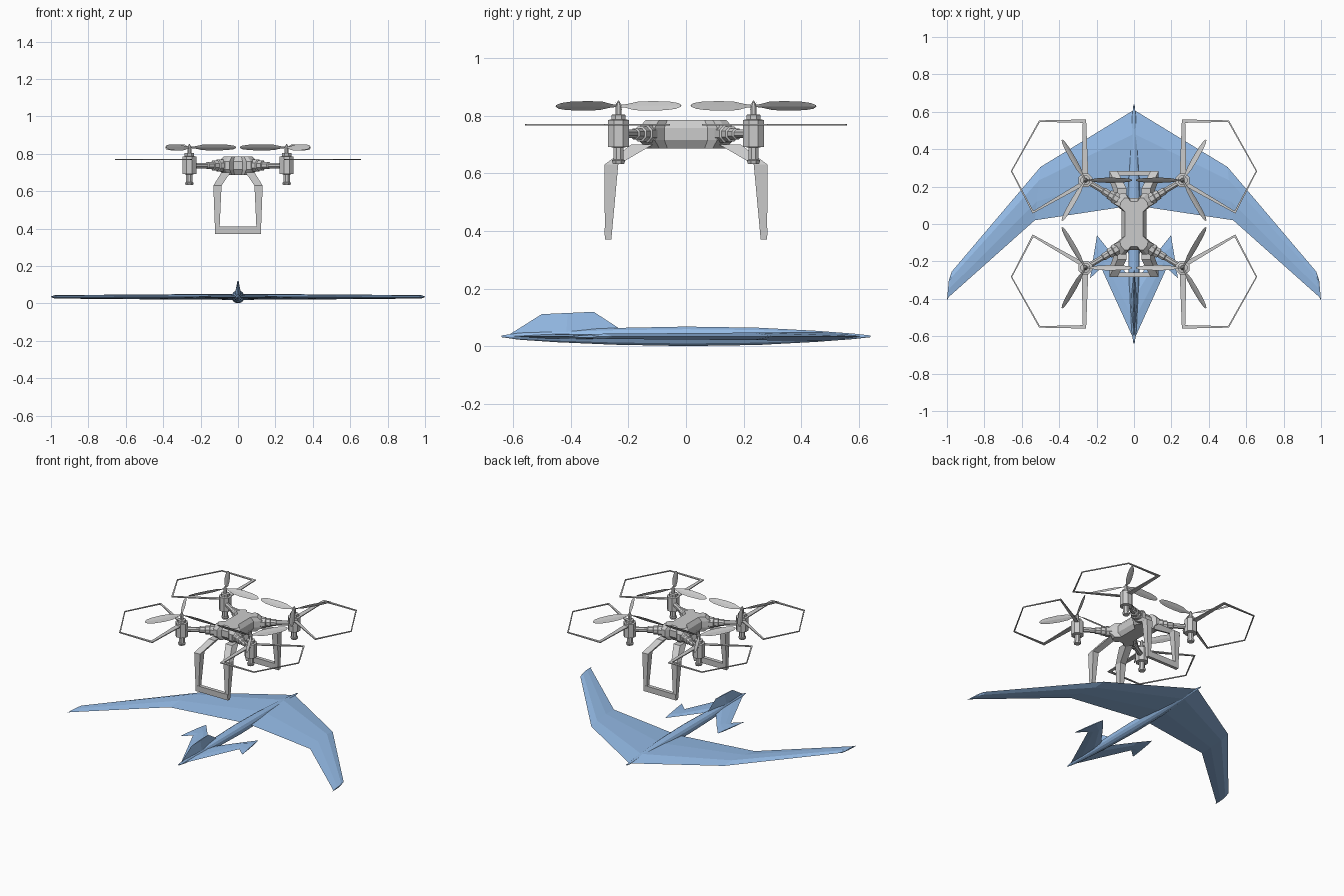
import bpy
from math import sin, cos, pi, radians
from mathutils import Vector

if "Cube" in bpy.data.objects:
    bpy.data.objects.remove(bpy.data.objects["Cube"])

blue = bpy.data.materials.new("blue")
blue.diffuse_color = (0.3, 0.5, 0.8, 1)
blue.use_nodes = True
blue.node_tree.nodes["Principled BSDF"].inputs["Base Color"].default_value = blue.diffuse_color


def loft(name, lofts, mirror=(False, False), mat=None):
    """Each loft is a list of equal-length point rings, skinned and capped."""
    verts, faces = [], []
    for rings in lofts:
        n, base = len(rings[0]), len(verts)
        for r in rings:
            verts += [tuple(p) for p in r]
        for i in range(len(rings) - 1):
            a, b = base + i * n, base + (i + 1) * n
            for j in range(n):
                k = (j + 1) % n
                faces.append((a + j, a + k, b + k, b + j))
        faces.append(tuple(range(base, base + n))[::-1])
        last = base + (len(rings) - 1) * n
        faces.append(tuple(range(last, last + n)))
    me = bpy.data.meshes.new(name)
    me.from_pydata(verts, [], faces)
    ob = bpy.data.objects.new(name, me)
    bpy.context.collection.objects.link(ob)
    bpy.context.view_layer.objects.active = ob
    bpy.ops.object.mode_set(mode='EDIT')
    bpy.ops.mesh.select_all(action='SELECT')
    bpy.ops.mesh.normals_make_consistent(inside=False)
    bpy.ops.object.mode_set(mode='OBJECT')
    if any(mirror):
        m = ob.modifiers.new("mirror", 'MIRROR')
        m.use_axis = (mirror[0], mirror[1], False)
        m.use_mirror_merge = False
    if mat:
        me.materials.append(mat)
    return ob


def lathe(start, axis, profile, n=8):
    """Rings of (distance, radius) around an axis."""
    start, axis = Vector(start), Vector(axis).normalized()
    u = axis.cross(Vector((1, 0, 0)) if abs(axis.z) > 0.9 else Vector((0, 0, 1))).normalized()
    v = axis.cross(u)
    return [[start + axis * d + r * (u * cos(2 * pi * (i + .5) / n) + v * sin(2 * pi * (i + .5) / n))
             for i in range(n)] for d, r in profile]


def rect(x0, x1, y0, y1, z):
    return [(x0, y0, z), (x1, y0, z), (x1, y1, z), (x0, y1, z)]


# ---------- Glider ----------
Z = 0.035
loft("glider_fuselage", [lathe((0, 0, Z), (0, 1, 0), [
    (-.64, .003), (-.58, .012), (-.45, .021), (-.25, .030), (0, .035),
    (.25, .031), (.45, .020), (.58, .010), (.64, .003)], 12)], mat=blue)


def wing_section(x_le, y_le, x_te, y_te, h):
    le, te = Vector((x_le, y_le, Z)), Vector((x_te, y_te, Z))
    a, b, up = le.lerp(te, .25), le.lerp(te, .65), Vector((0, 0, 1))
    return [le, a + up * h, b + up * h * .8, te, b - up * h * .8, a - up * h]


# Crescent wing
loft("glider_wing", [[wing_section(0, .61, 0, .10, .016),
                      wing_section(.5, .305, .53, .02, .013),
                      wing_section(.975, -.255, .99, -.39, .009),
                      wing_section(.99, -.30, 1.0, -.41, .004)]], (True, False), blue)

# Forward swept tailplane
loft("glider_tailplane", [[wing_section(0, -.32, 0, -.62, .009),
                           wing_section(.13, -.145, .175, -.235, .007),
                           wing_section(.198, -.06, .235, -.29, .003)]], (True, False), blue)

# Fin
def fin_section(y0, y1, z0, z1, w):
    mid, zm = (y0 + y1) / 2, (z0 + z1) / 2
    return [(0, y0, z0), (w, mid, zm), (0, y1, z1), (-w, mid, zm)]

loft("glider_fin", [[fin_section(-.61, -.22, .043, .055, .017),
                     fin_section(-.5, -.32, .112, .12, .004)]], mat=blue)

# ---------- Quadcopter ----------
BOTH = (True, True)
MX, MY = .26, -.234

# Body with flared corners
quarter = [(.066, .075), (.105, .108), (.098, .135), (.07, .163), (.045, .163), (.025, .14)]
outline = (quarter + [(-x, y) for x, y in reversed(quarter)]
           + [(-x, -y) for x, y in quarter] + [(x, -y) for x, y in reversed(quarter)])


def body_ring(z, s):
    return [(x * s, y * (s + 1) / 2, z) for x, y in outline]

loft("drone_body", [[body_ring(.687, .72), body_ring(.715, 1),
                     body_ring(.758, 1), body_ring(.785, .72)]])

# Arms with collars
root, tip = Vector((.06, -.115, .737)), Vector((MX, MY, .737))
loft("drone_arm", [lathe(root, tip - root, [
    (0, .034), (.055, .034), (.06, .028), (.085, .028), (.088, .021),
    (.12, .021), (.125, .016), (.225, .016)])], BOTH)

# Motors, from bottom foot up to the spinner
loft("drone_motor", [lathe((MX, MY, 0), (0, 0, 1), [
    (.632, .021), (.645, .025), (.648, .019), (.69, .019), (.692, .04), (.785, .04),
    (.787, .027), (.803, .027), (.805, .012), (.835, .012), (.853, .002)])], BOTH)

# Three pitched blades per propeller
blades = []
pitch = radians(50)
for deg in (60, 180, 300):
    a = radians(deg)
    r, t = Vector((cos(a), sin(a), 0)), Vector((-sin(a), cos(a), 0))
    c = t * cos(pitch) + Vector((0, 0, sin(pitch)))
    n = r.cross(c) * .002
    rings = []
    for d, w in ((.006, .005), (.03, .008), (.07, .019), (.13, .022), (.2, .019), (.235, .013), (.25, .004)):
        p = Vector((MX, MY, .834)) + r * d
        rings.append([p - c * w, p - n, p + c * w, p + n])
    blades.append(rings)
loft("drone_propeller_blades", blades, BOTH)

# Propeller guard: a mitred flat strip
path = [Vector(p) for p in ((.262, -.25), (.265, -.55), (.505, -.55), (.655, -.283), (.54, -.063), (.275, -.215))]
widths = (.018, .009, .004, .003, .005, .012)
rings = []
for i, p in enumerate(path):
    d1 = (p - path[i - 1]).normalized() if i else (path[1] - p).normalized()
    d2 = (path[i + 1] - p).normalized() if i < len(path) - 1 else d1
    n1, n2 = Vector((-d1.y, d1.x)), Vector((-d2.y, d2.x))
    m = (n1 + n2).normalized()
    m *= widths[i] / m.dot(n1)
    rings.append([(p.x + s * m.x, p.y + s * m.y, .769 + h)
                  for s, h in ((-1, -.003), (1, -.003), (1, .003), (-1, .003))])
loft("drone_propeller_guard", [rings], BOTH)

# Landing legs and foot bars
loft("drone_landing_leg", [[rect(.04, .088, -.19, -.115, .70),
                            rect(.088, .132, -.283, -.235, .63),
                            rect(.1, .122, -.281, -.259, .37)]], BOTH)
loft("drone_foot_bar", [[rect(-.12, .12, -.281, -.26, .37),
                         rect(-.12, .12, -.283, -.258, .41)]], (False, True))
